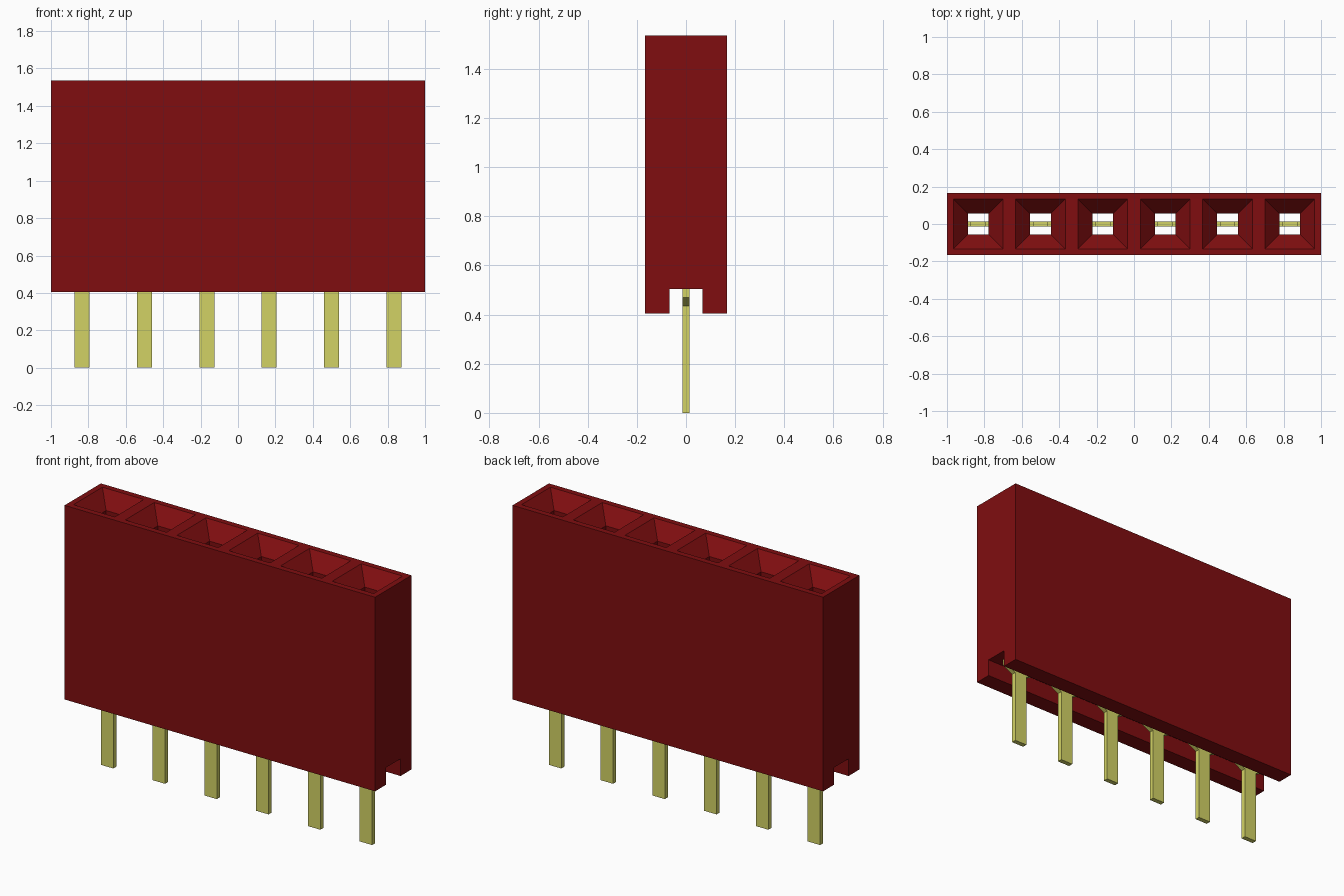
import bpy, bmesh
from mathutils import Vector

cube = bpy.data.objects.get("Cube")
if cube:
    bpy.data.objects.remove(cube, do_unlink=True)


def material(name, color):
    m = bpy.data.materials.new(name)
    m.use_nodes = True
    m.diffuse_color = (*color, 1)
    bsdf = m.node_tree.nodes["Principled BSDF"]
    bsdf.inputs["Base Color"].default_value = (*color, 1)
    bsdf.inputs["Roughness"].default_value = 0.6
    return m


RED = material("dark red plastic", (0.215, 0.0043, 0.005))
GOLD = material("pale gold metal", (0.65, 0.65, 0.13))


def make_object(name, bm, mat):
    bmesh.ops.recalc_face_normals(bm, faces=bm.faces)
    mesh = bpy.data.meshes.new(name)
    bm.to_mesh(mesh)
    bm.free()
    mesh.materials.append(mat)
    obj = bpy.data.objects.new(name, mesh)
    bpy.context.collection.objects.link(obj)
    return obj


def extrude_profile(bm, points, offset):
    """Fill a closed outline and extrude it along an offset."""
    face = bm.faces.new([bm.verts.new(p) for p in points])
    ext = bmesh.ops.extrude_face_region(bm, geom=[face], use_keep_orig=True)
    moved = [g for g in ext["geom"] if isinstance(g, bmesh.types.BMVert)]
    bmesh.ops.translate(bm, verts=moved, vec=Vector(offset))


def loft_squares(bm, x, rings):
    """Stack square rings given as (half width, height) and cap both ends."""
    loops = [[bm.verts.new((x + sx * h, sy * h, z))
              for sx, sy in ((-1, -1), (1, -1), (1, 1), (-1, 1))] for h, z in rings]
    for a, b in zip(loops, loops[1:]):
        for i in range(4):
            j = (i + 1) % 4
            bm.faces.new((a[i], a[j], b[j], b[i]))
    bm.faces.new(loops[0])
    bm.faces.new(loops[-1])


COUNT, PITCH = 6, 1 / 3
centers = [(i - (COUNT - 1) / 2) * PITCH for i in range(COUNT)]
BOTTOM, SLOT_TOP, TOP = 0.405, 0.505, 1.535

# Housing: block with a channel along its underside
half = [(0.167, TOP), (0.167, BOTTOM), (0.067, BOTTOM), (0.067, SLOT_TOP)]
outline = half + [(-y, z) for y, z in reversed(half)]
bm = bmesh.new()
extrude_profile(bm, [(-1, y, z) for y, z in outline], (2, 0, 0))
housing = make_object("housing", bm, RED)

# Sockets: tapered mouths leading into square shafts
bm = bmesh.new()
for x in centers:
    loft_squares(bm, x, [(0.1514, TOP + 0.02), (0.055, TOP - 0.085), (0.055, 0.45)])
cutter = make_object("socket_cutter", bm, RED)
cutter.hide_render = True
mod = housing.modifiers.new("sockets", 'BOOLEAN')
mod.operation, mod.solver, mod.object = 'DIFFERENCE', 'EXACT', cutter
bpy.context.view_layer.objects.active = housing
bpy.ops.object.modifier_apply(modifier=mod.name)
bpy.data.objects.remove(cutter, do_unlink=True)

# Pins: flat blades with flared shoulders seated in the channel
side = [(0.04, 0), (0.04, 0.435), (0.105, 0.47), (0.105, SLOT_TOP), (0.04, SLOT_TOP), (0.04, 0.65)]
blade = side + [(-x, z) for x, z in reversed(side)]
for n, cx in enumerate(centers, 1):
    bm = bmesh.new()
    extrude_profile(bm, [(cx + x, -0.014, z) for x, z in blade], (0, 0.028, 0))
    make_object(f"pin_{n}", bm, GOLD)
